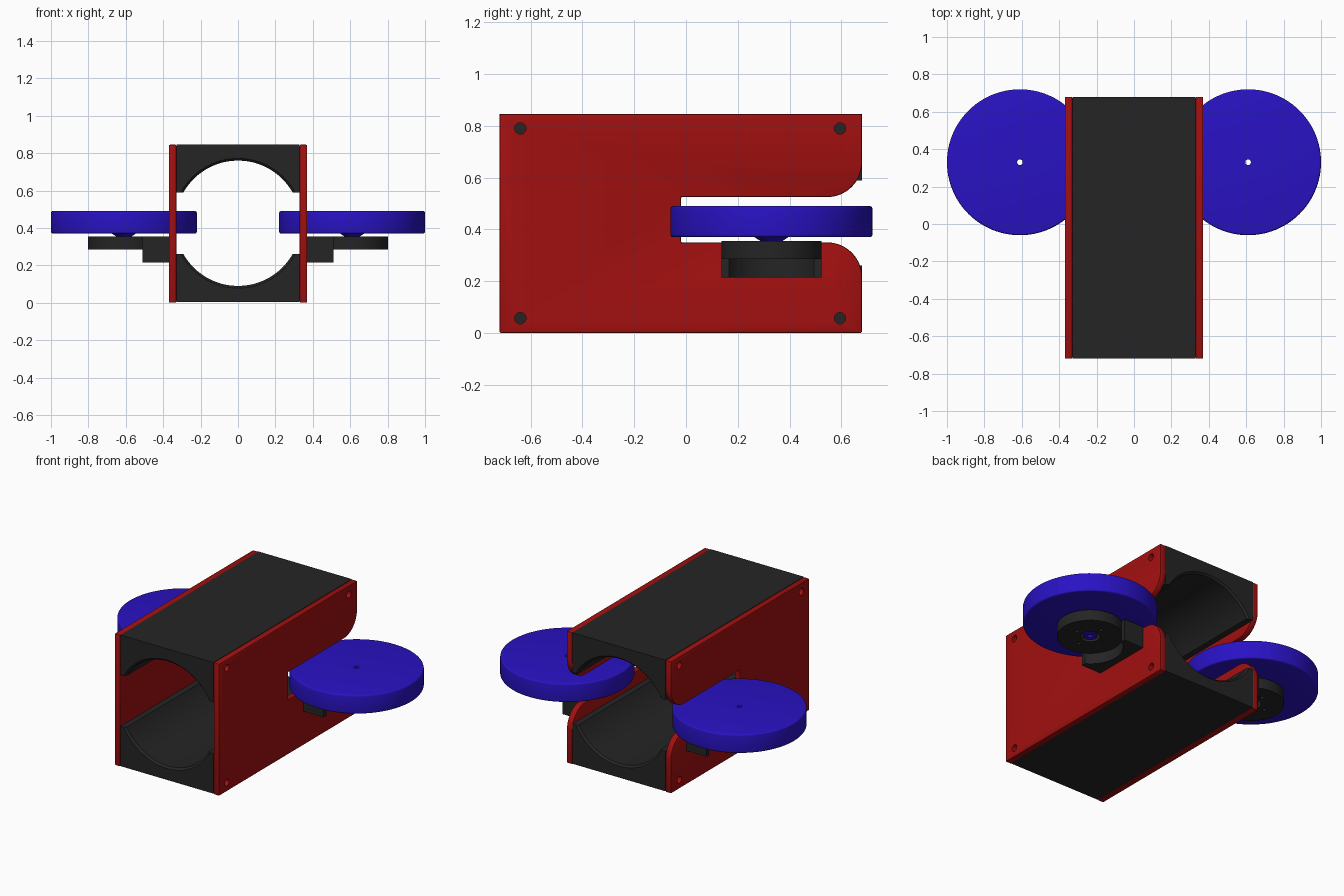
import bpy, bmesh, math
from mathutils import Vector

if "Cube" in bpy.data.objects:
    bpy.data.objects.remove(bpy.data.objects["Cube"])


def material(name, rgb):
    m = bpy.data.materials.new(name)
    m.diffuse_color = (*rgb, 1)
    m.use_nodes = True
    m.node_tree.nodes["Principled BSDF"].inputs["Base Color"].default_value = m.diffuse_color
    return m


RED = material("red", (0.36, 0.005, 0.005))
BLUE = material("blue", (0.022, 0.006, 0.55))
BLACK = material("black", (0.018, 0.018, 0.018))
CZ = 0.425               # bore axis height
WX, WY = 0.61, 0.33      # wheel axis


def loft(name, rings, mat, closed=False):
    """Join equal rings of points; cap both ends, or close into a loop."""
    bm = bmesh.new()
    vs = [[bm.verts.new(p) for p in r] for r in rings]
    n = len(vs[0])
    pairs = list(zip(vs, vs[1:])) + ([(vs[-1], vs[0])] if closed else [])
    for a, b in pairs:
        for i in range(n):
            j = (i + 1) % n
            bm.faces.new((a[i], a[j], b[j], b[i]))
    if not closed:
        bm.faces.new(vs[0])
        bm.faces.new(vs[-1])
    bmesh.ops.recalc_face_normals(bm, faces=bm.faces)
    me = bpy.data.meshes.new(name)
    bm.to_mesh(me)
    bm.free()
    me.materials.append(mat)
    ob = bpy.data.objects.new(name, me)
    bpy.context.collection.objects.link(ob)
    return ob


def arc(cx, cy, r, a0, a1, n):
    return [(cx + r * math.cos(math.radians(a0 + (a1 - a0) * i / n)),
             cy + r * math.sin(math.radians(a0 + (a1 - a0) * i / n))) for i in range(n + 1)]


def cylinder(cx, cy, r, z0, z1):
    c = arc(cx, cy, r, 0, 360, 48)[:-1]
    return loft("cutter", [[(x, y, z) for x, y in c] for z in (z0, z1)], BLACK)


def add_bevel(ob, width, segments=2):
    m = ob.modifiers.new("bevel", 'BEVEL')
    m.width, m.segments, m.limit_method = width, segments, 'ANGLE'
    m.angle_limit = math.radians(40)


def cut(ob, cutters):
    for c in cutters:
        m = ob.modifiers.new("cut", 'BOOLEAN')
        m.operation, m.object, m.solver = 'DIFFERENCE', c, 'EXACT'
        c.hide_render = True


def finish(ob, cutters=()):
    """Apply the modifiers, remove the cutters and smooth by angle."""
    bpy.context.view_layer.update()
    dg = bpy.context.evaluated_depsgraph_get()
    me = bpy.data.meshes.new_from_object(ob.evaluated_get(dg))
    ob.modifiers.clear()
    ob.data = me
    for c in cutters:
        bpy.data.objects.remove(c)
    bpy.ops.object.select_all(action='DESELECT')
    ob.select_set(True)
    bpy.context.view_layer.objects.active = ob
    bpy.ops.object.shade_smooth_by_angle(angle=math.radians(30))


def mirrored(ob, base):
    """Name the right part and add its mirrored left twin."""
    ob.name = "right_" + base
    twin = ob.copy()
    twin.data = ob.data.copy()
    twin.name = "left_" + base
    bm = bmesh.new()
    bm.from_mesh(twin.data)
    for v in bm.verts:
        v.co.x = -v.co.x
    bmesh.ops.reverse_faces(bm, faces=bm.faces)
    bm.to_mesh(twin.data)
    bm.free()
    bpy.context.collection.objects.link(twin)


# Top and bottom blocks with a round channel, chamfered at both mouths
def channel_ring(y, r, s):
    a = math.degrees(math.asin(0.165 / r))
    pts = arc(0, 0, r, a, 180 - a, 48)
    pts += [(-0.33, 0.165), (-0.33, 0.42), (0.33, 0.42), (0.33, 0.165)]
    return [(x, y, CZ + s * z) for x, z in pts]


for name, s in (("top_block", 1), ("bottom_block", -1)):
    block = loft(name, [channel_ring(y, r, s) for y, r in
                        ((-0.72, 0.347), (-0.708, 0.335), (0.668, 0.335), (0.68, 0.347))], BLACK)
    finish(block)

# Side plates with a flared slot and four screw holes
outline = [(-0.72, 0.0), (0.68, 0.0)] + arc(0.545, 0.215, 0.135, 0, 90, 16)
outline += [(-0.02, 0.35), (-0.02, 0.525)] + arc(0.545, 0.66, 0.135, 270, 360, 16)
outline += [(0.68, 0.845), (-0.72, 0.845)]
plate = loft("plate", [[(x, y, z) for y, z in outline] for x in (0.33, 0.37)], RED)
add_bevel(plate, 0.006)
holes = []
for hy in (-0.64, 0.595):
    for hz in (0.057, 0.79):
        c = arc(hy, hz, 0.022, 0, 360, 24)[:-1]
        holes.append(loft("cutter", [[(x, y, z) for y, z in c] for x in (0.3, 0.4)], RED))
cut(plate, holes)
finish(plate, holes)
mirrored(plate, "side_plate")

# Wheels with tapered hub, shaft and axle hole
profile = [(0.015, 0.29), (0.015, 0.49)] + arc(0.38, 0.48, 0.01, 90, 0, 4)
profile += arc(0.38, 0.38, 0.01, 0, -90, 4) + [(0.065, 0.37), (0.042, 0.355), (0.042, 0.29)]
N = 96
rings = []
for i in range(N):
    a = 2 * math.pi * i / N
    rings.append([(WX + r * math.cos(a), WY + r * math.sin(a), z) for r, z in profile])
wheel = loft("wheel", rings, BLUE, closed=True)
finish(wheel)
mirrored(wheel, "wheel")

# Wheel brackets: round plate reaching to the side plate
R = 0.193
a = math.degrees(math.acos(-0.1 / R))
shape = arc(WX, WY, R, -a, a, 64)
shape += [(0.51, WY + R), (0.365, WY + R), (0.365, WY - R), (0.51, WY - R)]
bracket = loft("bracket", [[(x, y, z) for x, y in shape] for z in (0.285, 0.355)], BLACK)
bores = [cylinder(WX, WY, 0.058, 0.2, 0.4)]
bores += [cylinder(WX + dx, WY + dy, 0.012, 0.2, 0.4) for dx, dy in
          ((0.1, 0), (-0.1, 0), (0, 0.1), (0, -0.1))]
cut(bracket, bores)
finish(bracket, bores)
mirrored(bracket, "wheel_bracket")

# Bracket feet: thick block against the plate, scooped around the axle
foot_shape = [(0.365, WY - R), (0.51, WY - R), (0.51, WY + R), (0.365, WY + R)]
foot = loft("foot", [[(x, y, z) for x, y in foot_shape] for z in (0.215, 0.286)], BLACK)
scoop = [cylinder(WX, WY, R, 0.1, 0.285)]
cut(foot, scoop)
finish(foot, scoop)
mirrored(foot, "bracket_foot")
